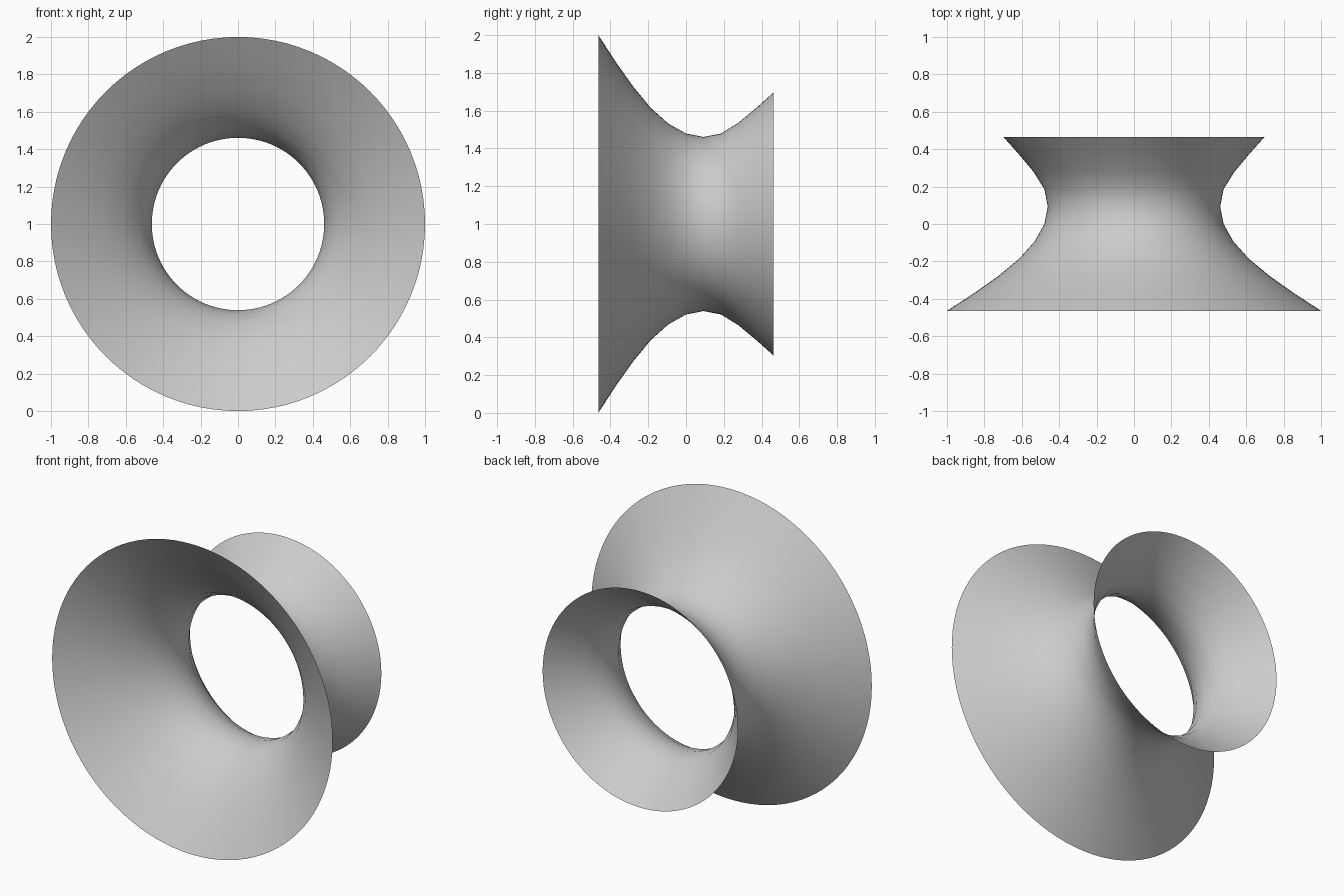
import bpy
import bmesh
from math import cos, sin, tau

cube = bpy.data.objects.get("Cube")
if cube:
    bpy.data.objects.remove(cube, do_unlink=True)

SIDES = 96
HALF_DEPTH = 0.464
# Radii of evenly spaced rings, from the wide front rim to the back rim
RADII = [1.0, 0.857, 0.726, 0.614, 0.531, 0.479, 0.461, 0.479, 0.537, 0.614, 0.697]

# Plain grey material
grey = bpy.data.materials.new("plain grey")
grey.use_nodes = True
colour = (0.6, 0.6, 0.6, 1.0)
grey.diffuse_color = colour
grey.node_tree.nodes["Principled BSDF"].inputs["Base Color"].default_value = colour

# Open waisted tube: rings about the y axis joined by quads
bm = bmesh.new()
rings = []
for i, r in enumerate(RADII):
    y = -HALF_DEPTH + 2 * HALF_DEPTH * i / (len(RADII) - 1)
    rings.append([bm.verts.new((r * cos(tau * k / SIDES), y, 1 + r * sin(tau * k / SIDES)))
                  for k in range(SIDES)])
for a, b in zip(rings, rings[1:]):
    for k in range(SIDES):
        n = (k + 1) % SIDES
        face = bm.faces.new((a[k], b[k], b[n], a[n]))
        face.smooth = True

mesh = bpy.data.meshes.new("flared_tube")
bm.to_mesh(mesh)
bm.free()
mesh.materials.append(grey)
tube = bpy.data.objects.new("flared_tube", mesh)
bpy.context.collection.objects.link(tube)
